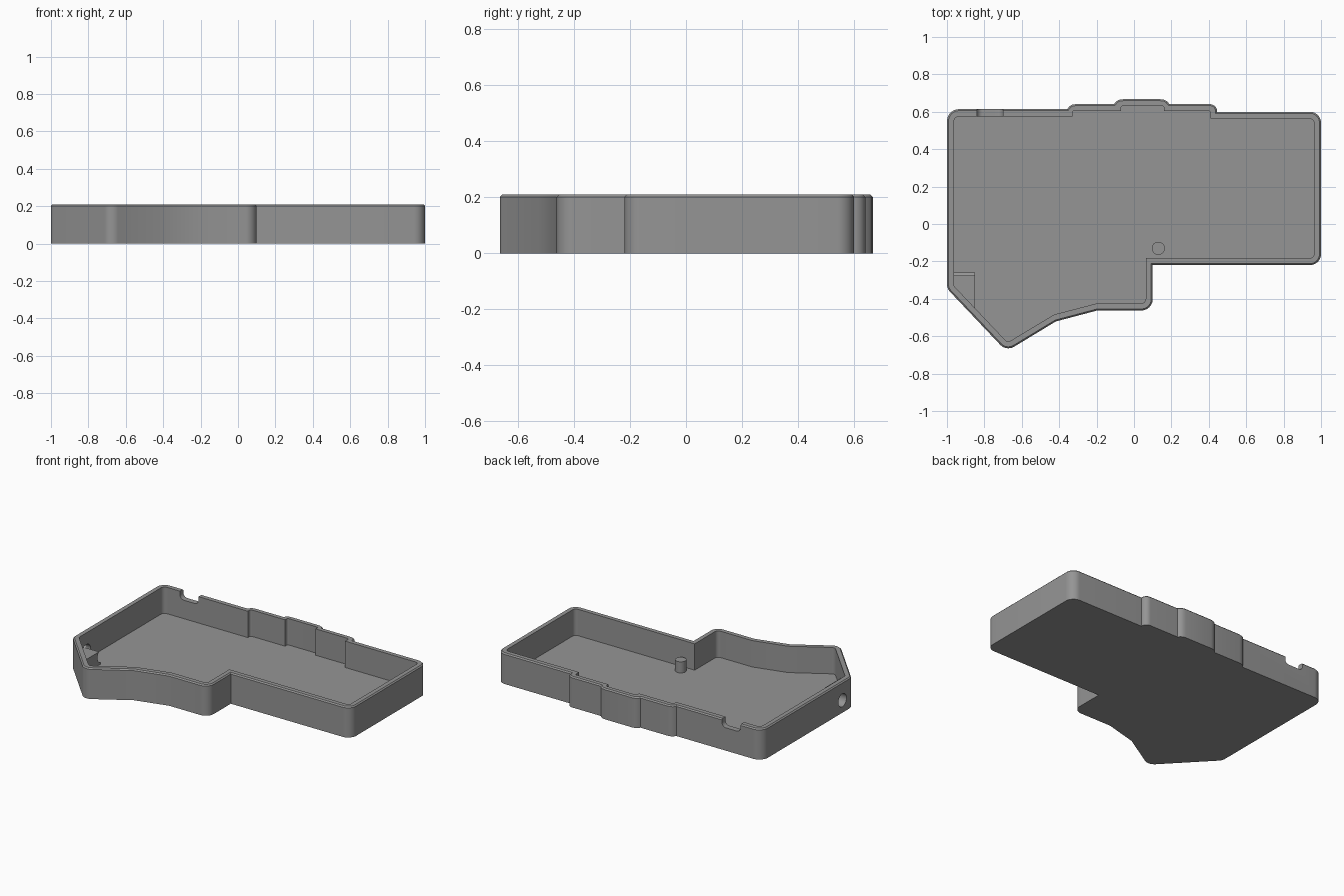
import bpy, bmesh, math
from mathutils import Vector, Matrix

if "Cube" in bpy.data.objects:
    bpy.data.objects.remove(bpy.data.objects["Cube"])

HEIGHT, FLOOR, CHAMFER = 0.209, 0.03, 0.008

grey = bpy.data.materials.new("mid grey")
grey.diffuse_color = (0.3, 0.3, 0.3, 1)
grey.use_nodes = True
grey.node_tree.nodes["Principled BSDF"].inputs["Base Color"].default_value = grey.diffuse_color


def rounded(corners, seg=10):
    """Turn (x, y, radius) corners into a filleted 2D outline."""
    out, n = [], len(corners)
    for i, (x, y, r) in enumerate(corners):
        p = Vector((x, y))
        if r == 0:
            out.append(p)
            continue
        a = (Vector(corners[i - 1][:2]) - p).normalized()
        b = (Vector(corners[(i + 1) % n][:2]) - p).normalized()
        half = a.angle(b) / 2
        centre = p + (a + b).normalized() * (r / math.sin(half))
        start = p + a * (r / math.tan(half)) - centre
        end = p + b * (r / math.tan(half)) - centre
        sweep = math.atan2(start.x * end.y - start.y * end.x, start.dot(end))
        for k in range(seg + 1):
            out.append(centre + Matrix.Rotation(sweep * k / seg, 2) @ start)
    return out


def prism(name, outline, z0, z1, chamfer=0.0):
    """Extrude a 2D outline upwards, optionally chamfering the top edge."""
    bm = bmesh.new()
    face = bm.faces.new([bm.verts.new((p[0], p[1], z0)) for p in outline])
    face.normal_update()
    if face.normal.z < 0:
        face.normal_flip()
    geom = bmesh.ops.extrude_face_region(bm, geom=[face], use_keep_orig=True)["geom"]
    top = [g for g in geom if isinstance(g, bmesh.types.BMFace)][0]
    for v in top.verts:
        v.co.z = z1 - chamfer
    bmesh.ops.recalc_face_normals(bm, faces=bm.faces)
    if chamfer:
        bmesh.ops.inset_region(bm, faces=[top], thickness=chamfer, use_even_offset=True)
        for v in top.verts:
            v.co.z = z1
    me = bpy.data.meshes.new(name)
    bm.to_mesh(me)
    bm.free()
    me.materials.append(grey)
    ob = bpy.data.objects.new(name, me)
    bpy.context.collection.objects.link(ob)
    return ob


def activate(ob):
    bpy.ops.object.select_all(action='DESELECT')
    ob.select_set(True)
    bpy.context.view_layer.objects.active = ob


def cut(target, cutter):
    mod = target.modifiers.new("cut", 'BOOLEAN')
    mod.operation, mod.solver, mod.object = 'DIFFERENCE', 'EXACT', cutter
    cutter.hide_render = True
    activate(target)
    bpy.ops.object.modifier_apply(modifier=mod.name)


def circle(x, y, r, n=32):
    return [(x + r * math.cos(2 * math.pi * k / n),
             y + r * math.sin(2 * math.pi * k / n)) for k in range(n)]


# Outer wall outline, clockwise from the back left corner
outer = rounded([
    (-1, 0.614, 0.065),
    (-0.357, 0.614, 0), (-0.345, 0.630, 0), (-0.330, 0.638, 0), (-0.310, 0.641, 0),
    (-0.107, 0.641, 0), (-0.095, 0.656, 0), (-0.080, 0.664, 0), (-0.060, 0.667, 0),
    (0.142, 0.667, 0), (0.162, 0.664, 0), (0.177, 0.656, 0), (0.189, 0.641, 0),
    (0.445, 0.641, 0.04), (0.445, 0.600, 0),
    (1, 0.600, 0.06), (1, -0.220, 0.06),
    (0.100, -0.220, 0), (0.100, -0.462, 0.06),
    (-0.195, -0.462, 0), (-0.418, -0.521, 0),
    (-0.682, -0.681, 0.06), (-1, -0.345, 0.06)])

# Inner wall outline
inner = rounded([
    (-0.963, 0.576, 0.03),
    (-0.330, 0.576, 0), (-0.330, 0.605, 0.012),
    (-0.070, 0.605, 0), (-0.070, 0.632, 0.012),
    (0.160, 0.632, 0.012), (0.160, 0.605, 0),
    (0.410, 0.605, 0.012), (0.410, 0.563, 0),
    (0.963, 0.563, 0.025), (0.963, -0.183, 0.025),
    (0.063, -0.183, 0), (0.063, -0.425, 0.025),
    (-0.200, -0.425, 0), (-0.427, -0.484, 0),
    (-0.676, -0.634, 0.025), (-0.963, -0.331, 0.025)])

# Open tray and corner support block
tray = prism("case_tray", outer, 0, HEIGHT, CHAMFER)
block = prism("corner_block", [(-0.98, -0.26), (-0.85, -0.26), (-0.85, -0.465),
                               (-0.98, -0.34)], 0.01, 0.12)
helpers = [prism("cavity_cutter", inner, FLOOR, 0.4)]
cut(tray, helpers[0])

# Rounded notch in the back wall
notch = prism("notch_cutter", rounded([(-0.84, 0.155, 0.03), (-0.70, 0.155, 0.03),
                                       (-0.70, 0.3, 0), (-0.84, 0.3, 0)]), -0.7, -0.5)
notch.data.transform(Matrix.Rotation(math.pi / 2, 4, 'X'))
helpers.append(notch)
cut(tray, notch)

# Round port through the left wall and the block
port = prism("port_cutter", circle(0, 0, 0.044), -1.1, -0.8)
port.data.transform(Matrix.Translation((0, -0.25, 0.085)) @ Matrix.Rotation(math.pi / 2, 4, 'Y'))
helpers.append(port)
cut(tray, port)
cut(block, port)

# Support peg standing on the floor
peg = prism("support_peg", circle(0.13, -0.13, 0.035), FLOOR - 0.01, 0.105)

for h in helpers:
    bpy.data.objects.remove(h, do_unlink=True)
for ob in (tray, block, peg):
    activate(ob)
    bpy.ops.object.shade_smooth_by_angle(angle=math.radians(30))
